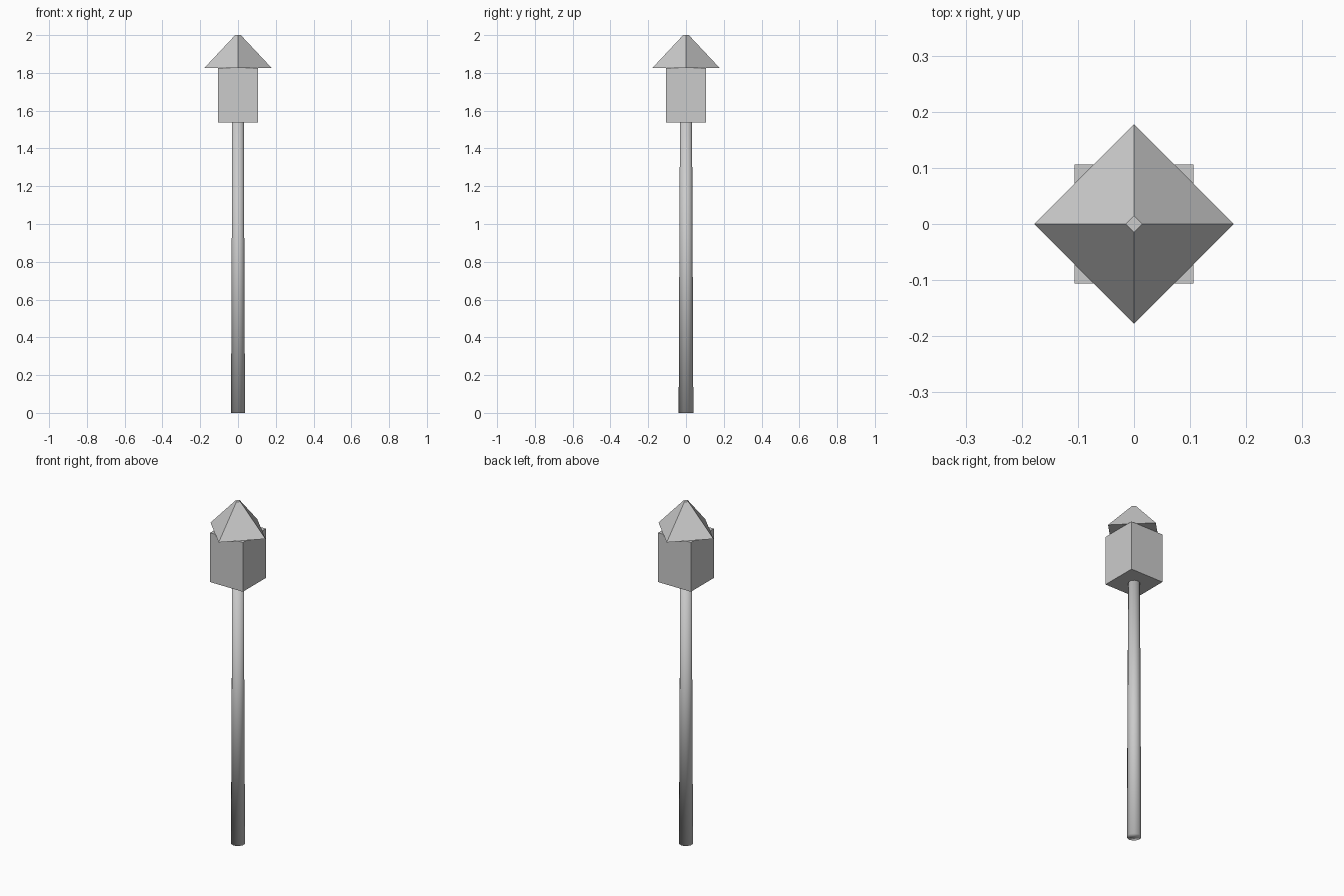
import bpy

if "Cube" in bpy.data.objects:
    bpy.data.objects.remove(bpy.data.objects["Cube"])


def tapered(name, sides, r_bottom, r_top, z0, z1):
    """Upright tapered prism from z0 to z1."""
    bpy.ops.mesh.primitive_cone_add(
        vertices=sides, radius1=r_bottom, radius2=r_top,
        depth=z1 - z0, location=(0, 0, (z0 + z1) / 2))
    obj = bpy.context.object
    obj.name = name
    return obj


# Slightly tapered round post, softly shaded
tapered("post", 10, 0.039, 0.032, 0.0, 1.54)
bpy.ops.object.shade_smooth()

# Square housing on top of the post
bpy.ops.mesh.primitive_cube_add(size=1, location=(0, 0, (1.538 + 1.826) / 2))
housing = bpy.context.object
housing.name = "housing"
housing.scale = (0.212, 0.212, 1.826 - 1.538)

# Four-sided cap turned 45 degrees to the housing, with a small flat tip
tapered("roof", 4, 0.178, 0.015, 1.826, 2.0)
